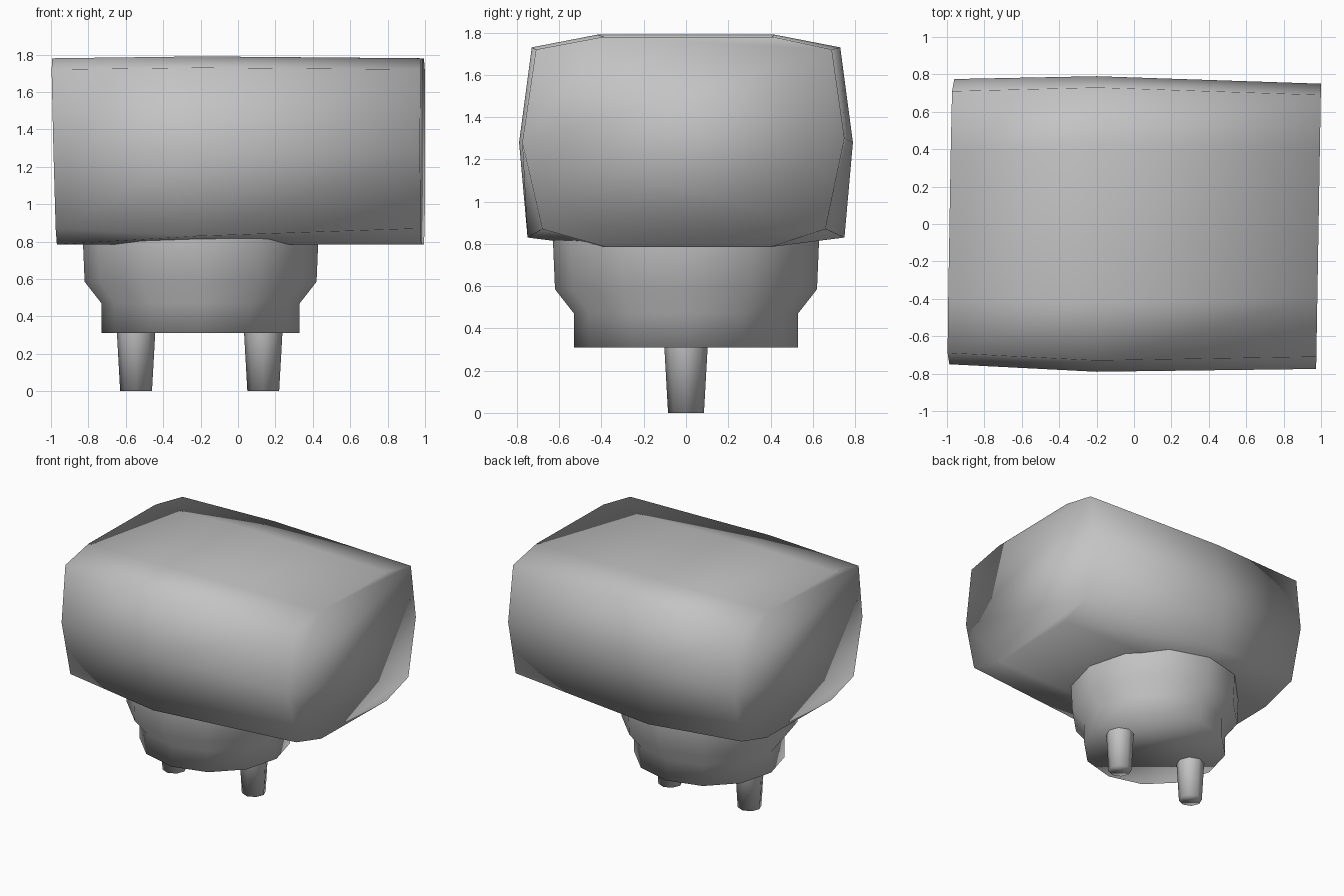
import bpy, bmesh
from math import cos, sin, tau

cube = bpy.data.objects.get("Cube")
if cube:
    bpy.data.objects.remove(cube, do_unlink=True)

# Single plain grey plastic
GREY = (0.55, 0.55, 0.55, 1)
mat = bpy.data.materials.new("grey_plastic")
mat.use_nodes = True
mat.diffuse_color = GREY
mat.node_tree.nodes["Principled BSDF"].inputs["Base Color"].default_value = GREY


def loft(name, rings, cap_start=True, cap_end=True):
    """Skin a list of equal-length rings into one smooth object."""
    bm = bmesh.new()
    loops = [[bm.verts.new(p) for p in ring] for ring in rings]
    n = len(loops[0])
    for a, b in zip(loops, loops[1:]):
        for i in range(n):
            j = (i + 1) % n
            bm.faces.new((a[i], a[j], b[j], b[i]))
    if cap_start:
        bm.faces.new(loops[0][::-1])
    if cap_end:
        bm.faces.new(loops[-1])
    for f in bm.faces:
        f.smooth = True
    bmesh.ops.recalc_face_normals(bm, faces=bm.faces)
    mesh = bpy.data.meshes.new(name)
    bm.to_mesh(mesh)
    bm.free()
    mesh.materials.append(mat)
    obj = bpy.data.objects.new(name, mesh)
    bpy.context.collection.objects.link(obj)
    return obj


def turned(name, x, sides, profile, **caps):
    """Round part about a vertical axis, from (radius, height) pairs."""
    rings = [[(x + r * cos(tau * i / sides), r * sin(tau * i / sides), z)
              for i in range(sides)] for r, z in profile]
    return loft(name, rings, **caps)


# Body: ten-sided section, widest just off centre, slightly tapered ends
half = [(0.42, 1.79), (0.73, 1.73), (0.79, 1.28), (0.75, 0.83), (0.4, 0.785)]
middle = half + [(-y, z) for y, z in reversed(half)]
end = [(0.41, 1.78), (0.69, 1.72), (0.75, 1.3), (0.66, 0.87), (0.4, 0.785),
       (-0.38, 0.785), (-0.68, 0.87), (-0.775, 1.28), (-0.71, 1.72), (-0.39, 1.78)]
far_end = [(-y, z) for y, z in reversed(end)]

loft("body", [
    [(-0.985 + 0.017 * y + 0.025 * (1.72 - z), y, z) for y, z in far_end],
    [(-0.2, y, z) for y, z in middle],
    [(0.987 + 0.017 * y, y, z) for y, z in end],
])

# Stepped round neck under the body, open where it enters it
turned("neck", -0.2, 12,
       [(0.53, 0.31), (0.53, 0.47), (0.62, 0.585), (0.63, 0.82)], cap_end=False)

# Two tapered contact pins
for side, x in (("right", -0.545), ("left", 0.135)):
    turned(side + "_pin", x, 8, [(0.085, 0), (0.103, 0.32)], cap_end=False)
